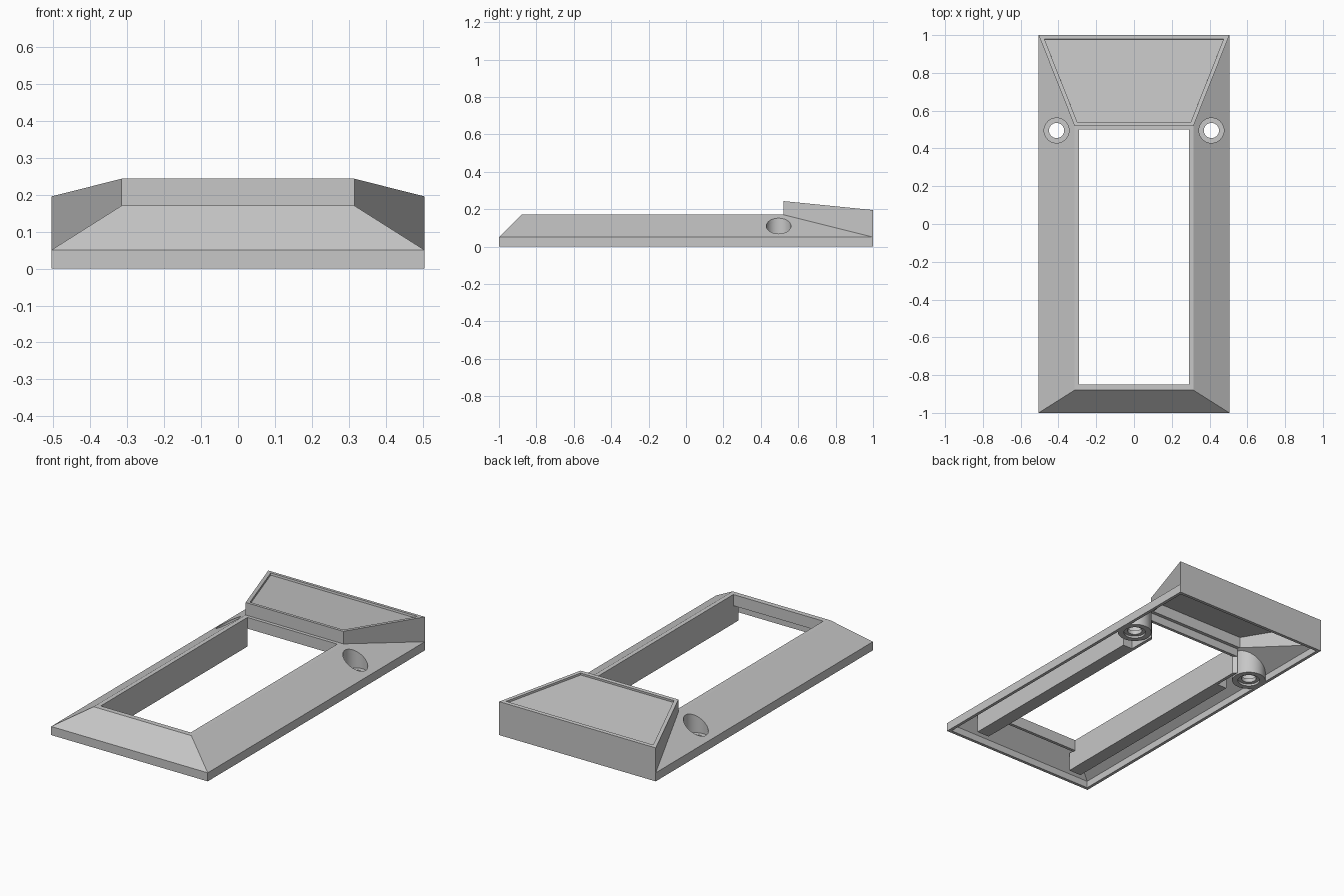
import bpy, bmesh, math

cube = bpy.data.objects.get("Cube")
if cube:
    bpy.data.objects.remove(cube, do_unlink=True)

grey = bpy.data.materials.new("plain_grey")
grey.use_nodes = True
colour = (0.57, 0.57, 0.57, 1)
grey.diffuse_color = colour
grey.node_tree.nodes["Principled BSDF"].inputs["Base Color"].default_value = colour

# Main dimensions
W, L, SKIRT = 0.505, 1.0, 0.05            # outer half width, half length, skirt height
TW, TF, TB, TOP = 0.315, -0.88, 0.52, 0.17  # raised top rim
OW, OF, OB, LIP = 0.29, -0.85, 0.5, 0.105   # window opening
HOOD_F, HOOD_B = 0.243, 0.195             # hood heights front and back
WALL = 0.018
HOLE_X, HOLE_Y = 0.41, 0.495


def make_object(name, bm):
    mesh = bpy.data.meshes.new(name)
    bm.to_mesh(mesh)
    bm.free()
    mesh.materials.append(grey)
    ob = bpy.data.objects.new(name, mesh)
    bpy.context.collection.objects.link(ob)
    return ob


def lathe(bm, profile, x, y, sides=40):
    """Closed stack of rings from (radius, z) pairs."""
    rings = [[bm.verts.new((x + r * math.cos(i * math.tau / sides),
                            y + r * math.sin(i * math.tau / sides), z))
              for i in range(sides)] for r, z in profile]
    for a, b in zip(rings, rings[1:]):
        for i in range(sides):
            j = (i + 1) % sides
            bm.faces.new((a[i], a[j], b[j], b[i]))
    bm.faces.new(rings[0][::-1])
    bm.faces.new(rings[-1])


def box(name, lo, hi):
    bm = bmesh.new()
    bmesh.ops.create_cube(bm, size=1)
    for v in bm.verts:
        v.co = [(a + b) / 2 + c * (b - a) for a, b, c in zip(lo, hi, v.co)]
    make_object(name, bm)


def skin(w, l, skirt, tw, tf, tb, top, ow, of, ob, hood_f, hood_b):
    """Faces of the housing skin as point lists; the hood top comes first."""
    def across(y1, z1, w1, y2, z2, w2):
        return [(-w1, y1, z1), (w1, y1, z1), (w2, y2, z2), (-w2, y2, z2)]

    faces = [
        across(tb, hood_f, tw, l, hood_b, w),
        across(-l, 0, w, -l, skirt, w),
        across(-l, skirt, w, tf, top, tw),
        across(tf, top, tw, of, top, ow),
        across(of, top, ow, of, LIP, ow),
        across(ob, LIP, ow, ob, top, ow),
        across(ob, top, ow, tb, top, tw),
        across(tb, top, tw, tb, hood_f, tw),
        [(-w, l, skirt), (-w, l, hood_b), (w, l, hood_b), (w, l, skirt),
         (w, l, 0), (-w, l, 0)]]
    for s in (1, -1):
        x, t, o = s * w, s * tw, s * ow
        faces += [
            [(x, -l, 0), (x, l, 0), (x, l, skirt), (x, -l, skirt)],
            [(x, -l, skirt), (x, l, skirt), (t, tb, top), (t, tf, top)],
            [(x, l, skirt), (x, l, hood_b), (t, tb, hood_f), (t, tb, top)],
            [(t, tf, top), (t, tb, top), (o, ob, top), (o, of, top)],
            [(o, of, top), (o, ob, top), (o, ob, LIP), (o, ob, 0),
             (o, of, 0), (o, of, LIP)]]
    return faces


# Hollow housing: outer skin, inner skin, and a rim along their open edges
outer = skin(W, L, SKIRT, TW, TF, TB, TOP, OW, OF, OB, HOOD_F, HOOD_B)
inner = skin(W - WALL, L - WALL, SKIRT - 0.01, TW - 0.005, TF + 0.008, TB + WALL,
             TOP - WALL, OW + WALL, OF - WALL, OB + WALL, HOOD_F - 0.026, HOOD_B - 0.026)
open_edges = {}
for f, g in zip(outer, inner):
    for i in range(len(f)):
        key = frozenset((f[i - 1], f[i]))
        if key in open_edges:
            del open_edges[key]
        else:
            open_edges[key] = [f[i - 1], f[i], g[i], g[i - 1]]
bm = bmesh.new()
verts = {}
for f in outer + inner + list(open_edges.values()):
    for p in f:
        if p not in verts:
            verts[p] = bm.verts.new(p)
    bm.faces.new([verts[p] for p in f])
bmesh.ops.recalc_face_normals(bm, faces=bm.faces)
bm.normal_update()
# Recessed panel on the hood
bm.faces.ensure_lookup_table()
hood = bm.faces[0]
bmesh.ops.inset_region(bm, faces=[hood], thickness=0.021, use_even_offset=True)
bmesh.ops.inset_region(bm, faces=[hood], thickness=0.0005, depth=-0.012,
                       use_even_offset=True)
housing = make_object("housing", bm)

# Screw bosses, trimmed just under the sloping sides
drilled = [housing]
for s, side in ((1, "left"), (-1, "right")):
    bm = bmesh.new()
    lathe(bm, [(0.092, 0), (0.092, TOP)], s * HOLE_X, HOLE_Y)
    for v in bm.verts:
        if v.co.z > 0:
            v.co.z = SKIRT - 0.01 + (W - abs(v.co.x)) * (TOP - SKIRT) / (W - TW)
    drilled.append(make_object(side + "_screw_boss", bm))

# Stepped screw holes
bm = bmesh.new()
for s in (1, -1):
    lathe(bm, [(0.06, -0.1), (0.06, 0.012), (0.04, 0.012), (0.04, 0.035),
               (0.066, 0.035), (0.066, 0.4)], s * HOLE_X, HOLE_Y)
cutter = make_object("hole_cutter", bm)
cutter.hide_render = True
for ob in drilled:
    mod = ob.modifiers.new("holes", "BOOLEAN")
    mod.operation = "DIFFERENCE"
    mod.solver = "EXACT"
    mod.object = cutter
    dg = bpy.context.evaluated_depsgraph_get()
    mesh = bpy.data.meshes.new_from_object(ob.evaluated_get(dg))
    ob.modifiers.clear()
    ob.data = mesh
bpy.data.objects.remove(cutter, do_unlink=True)

# Thick rails along both sides of the opening
for s, side in ((1, "left"), (-1, "right")):
    x = sorted((s * (OW + 0.001), s * 0.37))
    box(side + "_rail", (x[0], -0.9, 0), (x[1], 0.35, 0.11))

# Crisp edges, smooth bores
for ob in drilled:
    bpy.ops.object.select_all(action="DESELECT")
    ob.select_set(True)
    bpy.context.view_layer.objects.active = ob
    bpy.ops.object.shade_smooth_by_angle(angle=math.radians(15))
